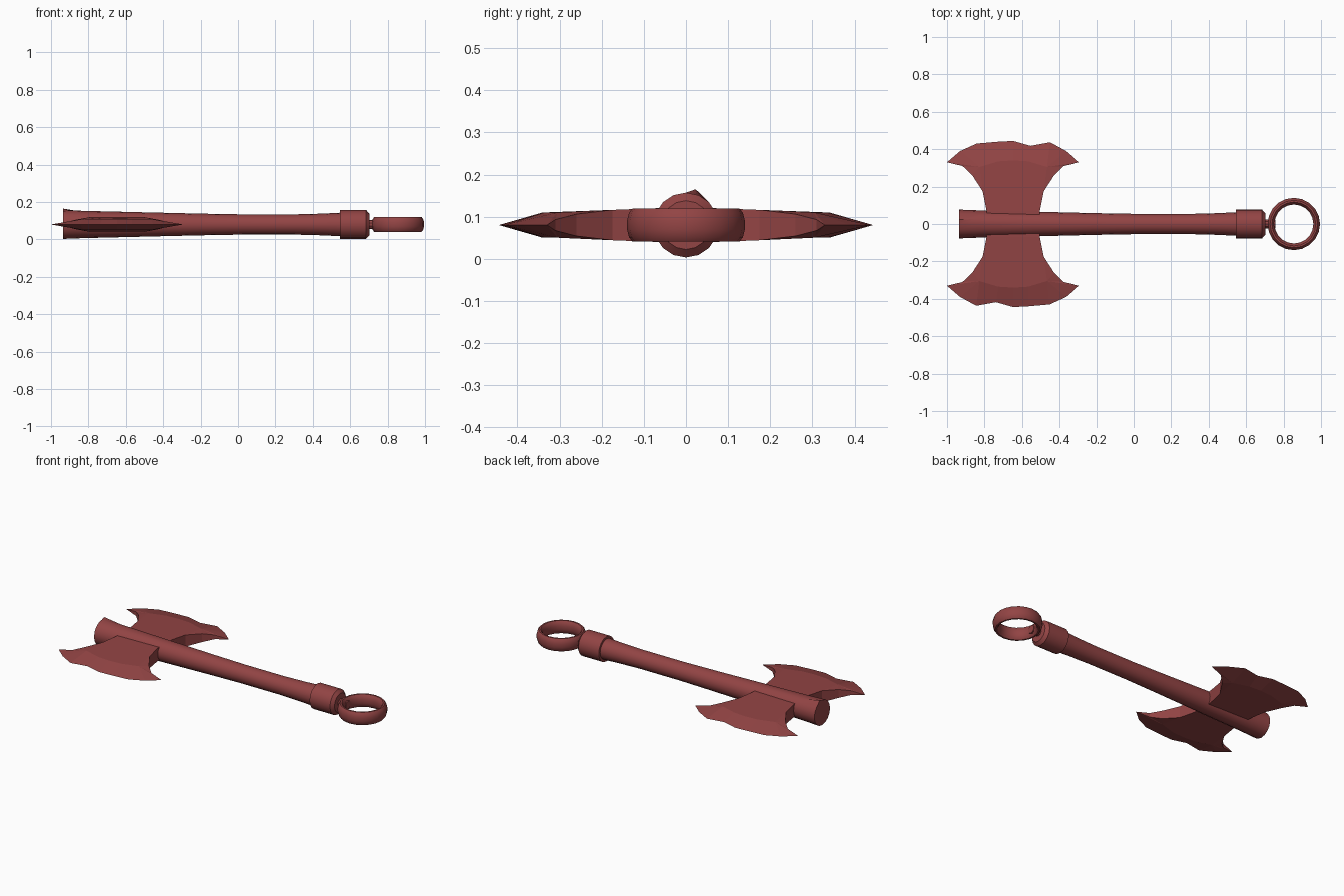
import bpy, bmesh, math
from mathutils import Vector, Matrix

cube = bpy.data.objects.get("Cube")
if cube:
    bpy.data.objects.remove(cube)

AXIS_Z = 0.08
HEAD_X = -0.647

mat = bpy.data.materials.new("dull red")
mat.use_nodes = True
color = (0.29, 0.058, 0.058, 1)
mat.diffuse_color = color
mat.node_tree.nodes["Principled BSDF"].inputs["Base Color"].default_value = color


def finish(name, bm, smooth=True):
    bmesh.ops.remove_doubles(bm, verts=bm.verts, dist=0.0002)
    bmesh.ops.recalc_face_normals(bm, faces=bm.faces)
    mesh = bpy.data.meshes.new(name)
    bm.to_mesh(mesh)
    bm.free()
    mesh.materials.append(mat)
    ob = bpy.data.objects.new(name, mesh)
    bpy.context.collection.objects.link(ob)
    if smooth:
        bpy.ops.object.select_all(action="DESELECT")
        ob.select_set(True)
        bpy.context.view_layer.objects.active = ob
        bpy.ops.object.shade_smooth_by_angle(angle=math.radians(35))
    return ob


def lathe_x(profile, sides=16):
    """Capped solid turned about the long axis from (x, radius) pairs."""
    bm = bmesh.new()
    rings = []
    for x, r in profile:
        angles = [2 * math.pi * i / sides for i in range(sides)]
        rings.append([bm.verts.new((x, r * math.sin(a), AXIS_Z + r * math.cos(a)))
                      for a in angles])
    for a, b in zip(rings, rings[1:]):
        for i in range(sides):
            j = (i + 1) % sides
            bm.faces.new((a[i], a[j], b[j], b[i]))
    bm.faces.new(rings[0])
    bm.faces.new(rings[-1])
    return bm, rings


# Handle, with one chipped-up corner on its head end
bm, rings = lathe_x([(-0.935, 0.077), (-0.83, 0.073), (-0.5, 0.065), (-0.2, 0.058),
                     (0.03, 0.054), (0.3, 0.054), (0.45, 0.058), (0.57, 0.064)])
rings[0][1].co = Vector((-0.935, 0.023, 0.165))
finish("handle", bm)

# Pommel cap and the pin that holds the ring
bm, _ = lathe_x([(0.545, 0.06), (0.545, 0.077), (0.685, 0.077), (0.703, 0.058)])
finish("pommel_cap", bm)
bm, _ = lathe_x([(0.695, 0.025), (0.757, 0.025)], 10)
finish("ring_pin", bm)

# Ring: tall oval section swept round a vertical axis
bm = bmesh.new()
N, M = 20, 12
loops = []
for i in range(N):
    a = 2 * math.pi * i / N
    loop = []
    for j in range(M):
        b = 2 * math.pi * (j + 0.5) / M
        r = 0.122 + 0.0185 * math.cos(b)
        loop.append(bm.verts.new((0.855 + r * math.cos(a), r * math.sin(a),
                                  AXIS_Z + 0.041 * math.sin(b))))
    loops.append(loop)
for i in range(N):
    p, q = loops[i], loops[(i + 1) % N]
    for j in range(M):
        k = (j + 1) % M
        bm.faces.new((p[j], q[j], q[k], p[k]))
finish("ring", bm)

# Blade: side curve (offset, reach, half thickness), nicked edge and bevel ridge
side = [(0.14, 0, 0.04), (0.142, 0.07, 0.04), (0.163, 0.175, 0.036),
        (0.218, 0.26, 0.026), (0.27, 0.31, 0.013), (0.353, 0.33, 0)]
edge = [(-0.283, 0.39), (-0.195, 0.43), (-0.08, 0.44), (0, 0.444),
        (0.092, 0.418), (0.197, 0.437), (0.283, 0.39)]
ridge = [(-0.18, 0.305), (-0.08, 0.335), (0, 0.34), (0.08, 0.335), (0.18, 0.305)]
RIDGE_T = 0.03


def blade(name, turn):
    bm = bmesh.new()
    left = [Vector((-x, y, t)) for x, y, t in side]
    right = [Vector((x, y, t)) for x, y, t in side]
    rim = left[2:] + [Vector((x, y, 0)) for x, y in edge] + right[:1:-1]
    crest = [Vector((x, y, RIDGE_T)) for x, y in ridge]
    near = [min(crest, key=lambda c: abs(c.x - p.x)) for p in rim]
    near[:5] = [crest[0]] * 5
    near[-5:] = [crest[-1]] * 5

    polys = [[left[i], right[i], right[i + 1], left[i + 1]] for i in range(2)]
    polys.append([left[2], right[2]] + crest[::-1])
    for i in range(len(rim) - 1):
        quad = [rim[i], near[i], near[i + 1], rim[i + 1]]
        polys.append([p for k, p in enumerate(quad) if p not in quad[:k]])
    for s in (1, -1):
        for poly in polys:
            bm.faces.new([bm.verts.new((p.x, p.y, s * p.z)) for p in poly])
    # Walls along both hollow sides, closing to a point at the tips
    for chain in (left, right):
        for a, b in zip(chain, chain[1:]):
            pts = [a, b, Vector((b.x, b.y, -b.z)), Vector((a.x, a.y, -a.z))]
            if b.z == 0:
                pts.pop(2)
            bm.faces.new([bm.verts.new(p) for p in pts])
    place = Matrix.Translation((HEAD_X, 0, AXIS_Z)) @ Matrix.Rotation(turn, 4, "Z")
    bmesh.ops.transform(bm, matrix=place, verts=bm.verts)
    finish(name, bm, smooth=False)


blade("back_blade", 0)
blade("front_blade", math.pi)
